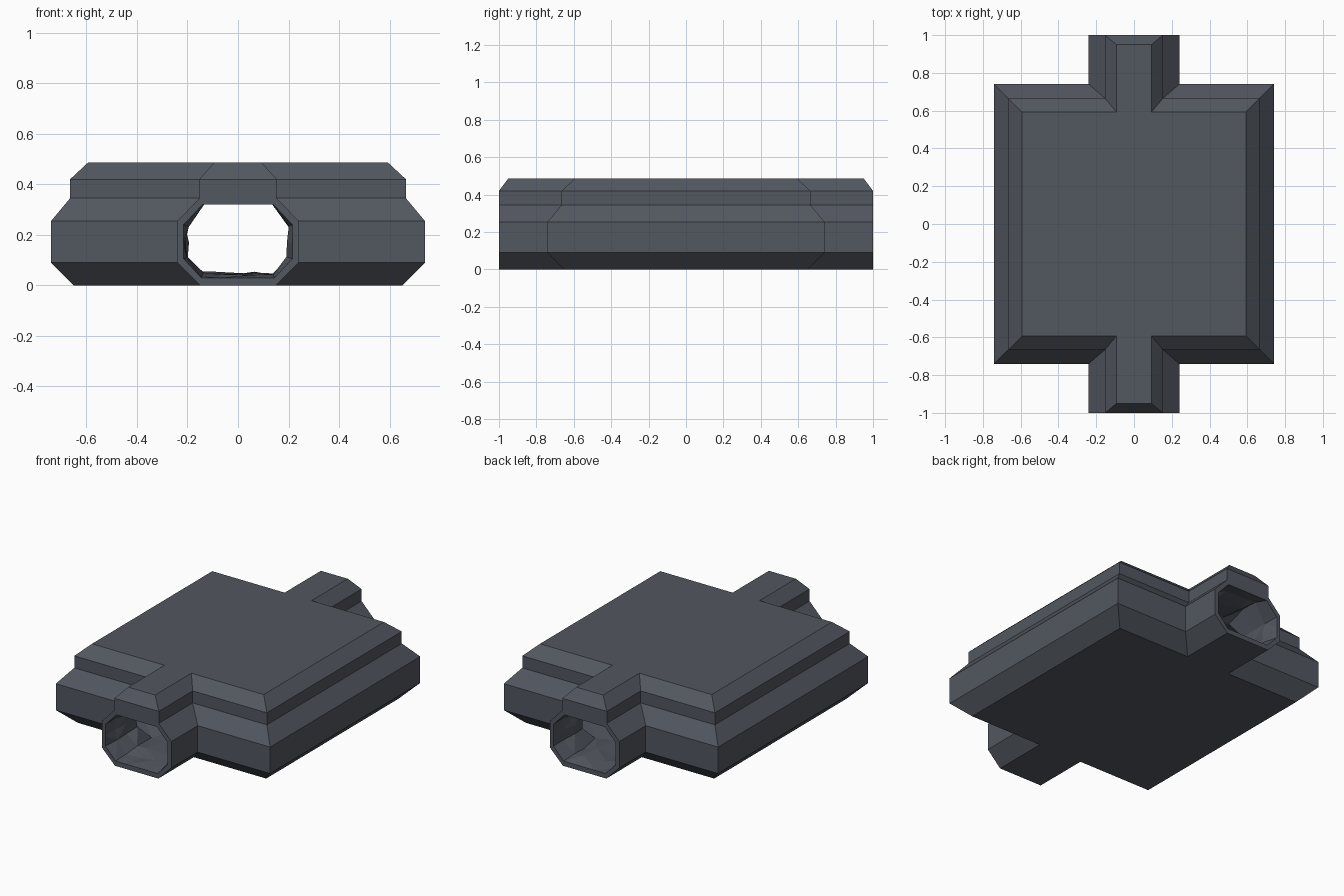
import bpy, bmesh, random
from mathutils import Vector

if "Cube" in bpy.data.objects:
    bpy.data.objects.remove(bpy.data.objects["Cube"])

random.seed(4)
mat = bpy.data.materials.new("slate")
mat.diffuse_color = (0.085, 0.095, 0.115, 1)
mat.use_nodes = True
mat.node_tree.nodes["Principled BSDF"].inputs["Base Color"].default_value = mat.diffuse_color


def plan(z, n, b, e):
    """Square room outline with a passage at the front and back."""
    half = [(n, -e), (n, -b), (b, -b), (b, b), (n, b), (n, e)]
    return [Vector((x, y, z)) for x, y in half + [(-x, -y) for x, y in half]]


def loft(bm, levels, open_upto):
    """Stack outlines; passage ends stay open below level open_upto."""
    rings = [[bm.verts.new(p) for p in plan(*lv)] for lv in levels]
    for k, (lo, hi) in enumerate(zip(rings, rings[1:])):
        for i in range(12):
            if i in (5, 11) and k < open_upto:
                continue
            j = (i + 1) % 12
            bm.faces.new((lo[i], lo[j], hi[j], hi[i]))
    return rings


def finish(bm, name):
    me = bpy.data.meshes.new(name)
    bm.to_mesh(me)
    bm.free()
    me.materials.append(mat)
    ob = bpy.data.objects.new(name, me)
    bpy.context.collection.objects.link(ob)
    return ob


# inner and outer levels: z, passage half width, room half width, end y
inner = [(0.03, 0.145, 0.645, 1), (0.105, 0.215, 0.715, 1),
         (0.24, 0.215, 0.715, 1), (0.32, 0.14, 0.64, 1)]
outer = [(0, 0.15, 0.65, 1), (0.09, 0.24, 0.74, 1), (0.255, 0.24, 0.74, 1),
         (0.345, 0.153, 0.665, 1), (0.42, 0.153, 0.665, 1), (0.487, 0.093, 0.593, 0.95)]

# Outer shell with stepped, chamfered sides
bm = bmesh.new()
rings = loft(bm, outer, 4)
bm.faces.new(rings[0][::-1])
bm.faces.new(rings[-1])
# Flat rims around both openings
for r, l in ((0, 11), (6, 5)):
    hole = [[bm.verts.new(plan(*lv)[s]) for lv in inner] for s in (r, l)]
    for s, h in zip((r, l), hole):
        for k in range(3):
            bm.faces.new((rings[k][s], rings[k + 1][s], h[k + 1], h[k]))
    bm.faces.new((rings[0][l], rings[0][r], hole[0][0], hole[1][0]))
    bm.faces.new((rings[3][l], rings[4][l], rings[4][r], rings[3][r], hole[0][3], hole[1][3]))
bmesh.ops.recalc_face_normals(bm, faces=bm.faces)
finish(bm, "outer_shell")

# Rough rock lining of the room and passages
bm = bmesh.new()
rings = loft(bm, inner, 3)
for ring, flip in ((rings[0], True), (rings[-1], False)):
    for ids in ((0, 1, 10, 11), (1, 2, 3, 4, 7, 8, 9, 10), (4, 5, 6, 7)):
        vs = [ring[i] for i in ids]
        bm.faces.new(vs[::-1] if flip else vs)
cuts = [((x, 0, 0), (1, 0, 0)) for x in (-0.55, -0.42, -0.28, -0.07, 0.07, 0.28, 0.42, 0.55)]
cuts += [((0, y * s, 0), (0, 1, 0)) for s in (-1, 1) for y in (0.07, 0.21, 0.36, 0.5, 0.8, 0.9)]
cuts.append(((0, 0, 0.17), (0, 0, 1)))
for co, no in cuts:
    bmesh.ops.bisect_plane(bm, geom=bm.verts[:] + bm.edges[:] + bm.faces[:],
                           plane_co=co, plane_no=no)
bmesh.ops.reverse_faces(bm, faces=bm.faces)
bm.normal_update()
moves = []
for v in bm.verts:
    if abs(v.co.y) > 0.99:
        continue
    d = v.normal * random.uniform(-0.004, 0.025)
    if abs(v.normal.z) > 0.95:
        d += Vector((random.uniform(-0.025, 0.025), random.uniform(-0.025, 0.025), 0))
    if v.co.z > 0.315:
        d.z = random.uniform(0, 0.04)
    moves.append((v, d))
for v, d in moves:
    v.co += d
bmesh.ops.triangulate(bm, faces=bm.faces)
finish(bm, "rock_lining")
